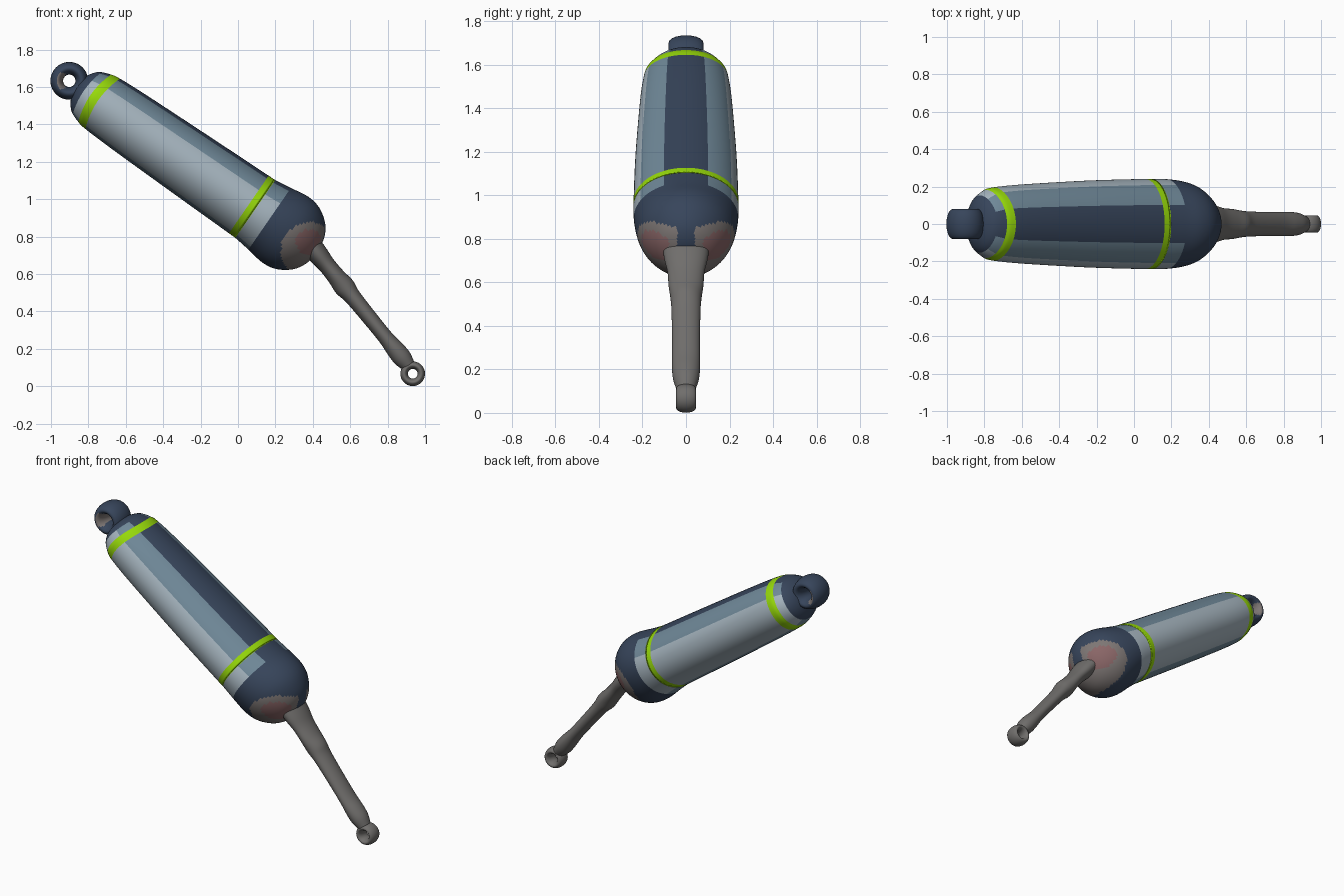
import bpy, math
from mathutils import Vector

cube = bpy.data.objects.get("Cube")
if cube:
    bpy.data.objects.remove(cube)


def material(name, rgb):
    linear = [((c / 255 + 0.055) / 1.055) ** 2.4 for c in rgb] + [1.0]
    mat = bpy.data.materials.new(name)
    mat.use_nodes = True
    mat.diffuse_color = linear
    mat.node_tree.nodes["Principled BSDF"].inputs["Base Color"].default_value = linear
    return mat


SILVER, STEEL, NAVY, LIME, ARM, CAP, PINK = range(7)
PALETTE = [
    material("silver blue", (165, 180, 190)),
    material("steel blue", (112, 137, 153)),
    material("navy", (55, 69, 91)),
    material("lime", (150, 216, 10)),
    material("rod grey", (112, 110, 108)),
    material("warm grey", (125, 118, 116)),
    material("dusty pink", (138, 102, 103)),
]


def smooth_rows(rows, steps):
    """Catmull-Rom interpolation through the profile rows."""
    out = []
    for i in range(len(rows) - 1):
        a, b, c, d = (Vector(rows[max(0, min(len(rows) - 1, i + k))]) for k in (-1, 0, 1, 2))
        for k in range(steps):
            t = k / steps
            out.append(b + (c - a) * t / 2 + (a * 2 - b * 5 + c * 4 - d) * t * t / 2
                       + (b * 3 - a - c * 3 + d) * t ** 3 / 2)
    return out + [Vector(rows[-1])]


def loft(name, rows, start, end, paint, bend=lambda s, v: 0, sides=72, steps=5):
    """Elliptical sections (distance, half width in y, half height) along a line in xz."""
    o = Vector((start[0], 0, start[1]))
    axis = (Vector((end[0], 0, end[1])) - o).normalized()
    up = Vector((-axis.z, 0, axis.x))
    sections = smooth_rows(rows, steps)
    verts, faces, slots = [], [], []
    for s, hy, hv in sections:
        for j in range(sides):
            a = math.tau * j / sides
            v = hv * math.cos(a)
            verts.append(o + axis * (s + bend(s, v)) + up * v + Vector((0, hy * math.sin(a), 0)))
    for i in range(len(sections) - 1):
        s, hy, hv = (sections[i] + sections[i + 1]) / 2
        for j in range(sides):
            k = (j + 1) % sides
            faces.append((i * sides + j, i * sides + k, (i + 1) * sides + k, (i + 1) * sides + j))
            a = math.tau * (j + 0.5) / sides
            slots.append(paint(s, hy * math.sin(a), hv * math.cos(a), a))
    last = (len(sections) - 1) * sides
    faces += [tuple(reversed(range(sides))), tuple(range(last, last + sides))]
    slots += [paint(sections[0][0], 0, 0, 0), paint(sections[-1][0], 0, 0, 0)]
    mesh = bpy.data.meshes.new(name)
    mesh.from_pydata(verts, [], faces)
    for mat in PALETTE:
        mesh.materials.append(mat)
    mesh.polygons.foreach_set("material_index", slots)
    mesh.polygons.foreach_set("use_smooth", [True] * len(faces))
    mesh.update()
    obj = bpy.data.objects.new(name, mesh)
    bpy.context.collection.objects.link(obj)
    # Keep all normals pointing outwards
    if mesh.polygons[0].normal.dot(axis) > 0.99 or \
            (mesh.polygons[len(faces) // 2].center - o).dot(mesh.polygons[len(faces) // 2].normal) < 0:
        mesh.flip_normals()
    return obj


def ring(name, centre, major, minor, depth, paint):
    bpy.ops.mesh.primitive_torus_add(major_radius=major, minor_radius=minor, major_segments=40,
                                     minor_segments=20, location=(centre[0], 0, centre[1]),
                                     rotation=(math.pi / 2, 0, 0))
    obj = bpy.context.object
    obj.name = name
    obj.scale.z = depth / minor
    for mat in PALETTE:
        obj.data.materials.append(mat)
    for p in obj.data.polygons:
        p.material_index = paint(p.center)
    bpy.ops.object.shade_smooth()


# Main body: bands run along its length, with lime hoops and a rounded lower cap
def body_paint(s, y, v, a):
    turn = abs(math.degrees(a if a < math.pi else a - math.tau))
    if abs(s) < 0.024 or abs(s - 0.996) < 0.021:
        return LIME
    if s < -0.065:
        return NAVY
    if s > 1.11:
        if (s - 1.354) ** 2 + (v - 0.016) ** 2 < 0.07 ** 2 and abs(y) > 0.08:
            return PINK
        inside = ((s - 1.37) / 0.14) ** 2 + ((v + 0.02) / 0.15) ** 2 < 1
        return CAP if inside and (abs(y) > 0.04 or v < 0) else NAVY
    if turn < 25:
        return NAVY
    return STEEL if turn < 62 or turn > 157 else SILVER


def body_bend(s, v):
    return (1.2 * v * v - 0.03) * min(1, max(0, 1 - s / 0.4))


body_rows = [
    (-0.11, 0.05, 0.05), (-0.1, 0.1, 0.09), (-0.075, 0.145, 0.13), (-0.024, 0.182, 0.154),
    (0.024, 0.196, 0.163), (0.2, 0.212, 0.171), (0.6, 0.232, 0.18), (0.975, 0.241, 0.187),
    (1.017, 0.241, 0.188), (1.11, 0.24, 0.2), (1.2, 0.23, 0.214), (1.27, 0.211, 0.208),
    (1.33, 0.175, 0.18), (1.38, 0.125, 0.135), (1.41, 0.065, 0.075), (1.42, 0.005, 0.005),
]
loft("main_body", body_rows, (-0.745, 1.525), (0.075, 0.96), body_paint, body_bend)


# Upper eye, with a grey patch inside
def eye_paint(c):
    inner = math.hypot(c.x, c.y) < 0.066
    return CAP if inner and c.x < -0.02 and abs(c.y) < 0.04 else NAVY


ring("upper_eye", (-0.902, 1.633), 0.067, 0.034, 0.08, eye_paint)

# Lower rod and its eye
rod_rows = [
    (-0.06, 0.11, 0.06), (0.04, 0.1, 0.055), (0.12, 0.085, 0.047), (0.2, 0.08, 0.049),
    (0.27, 0.072, 0.056), (0.34, 0.067, 0.045), (0.5, 0.064, 0.041), (0.62, 0.064, 0.041),
    (0.7, 0.064, 0.049), (0.76, 0.058, 0.05), (0.815, 0.042, 0.036),
]
loft("lower_rod", rod_rows, (0.4, 0.74), (0.92, 0.1), lambda *_: ARM, sides=32)
ring("lower_eye", (0.934, 0.067), 0.046, 0.02, 0.045, lambda c: ARM)
